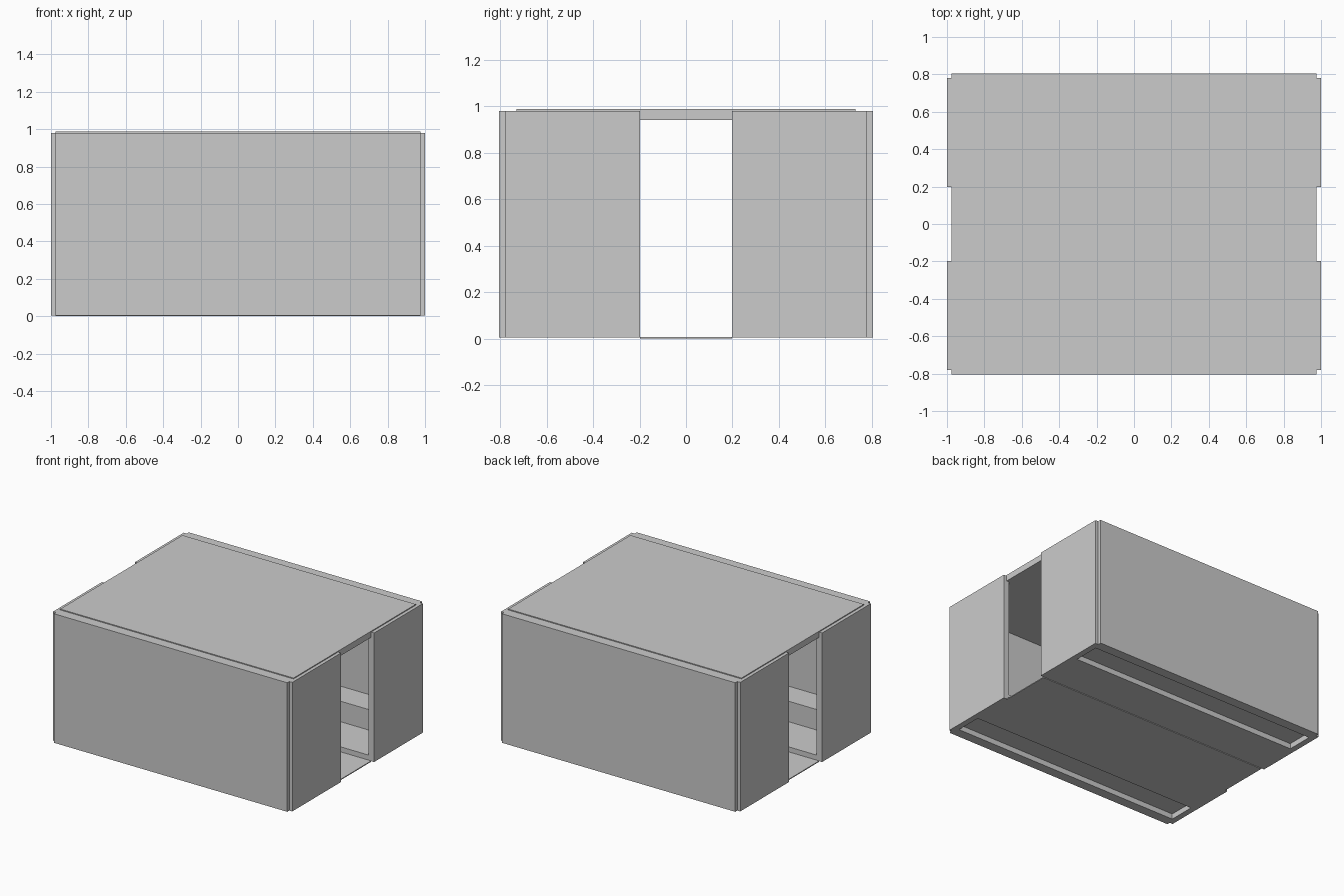
import bpy, bmesh
from mathutils import Vector

if "Cube" in bpy.data.objects:
    bpy.data.objects.remove(bpy.data.objects["Cube"])


def box(name, lo, hi):
    """Axis-aligned box between two opposite corners."""
    lo, hi = Vector(lo), Vector(hi)
    bm = bmesh.new()
    bmesh.ops.create_cube(bm, size=1)
    bmesh.ops.scale(bm, vec=hi - lo, verts=bm.verts)
    bmesh.ops.translate(bm, vec=(lo + hi) / 2, verts=bm.verts)
    mesh = bpy.data.meshes.new(name)
    bm.to_mesh(mesh)
    bm.free()
    obj = bpy.data.objects.new(name, mesh)
    bpy.context.collection.objects.link(obj)
    return obj


def mirror(obj, x=False, y=False):
    """Mirror a part about the centre planes."""
    mod = obj.modifiers.new("mirror", 'MIRROR')
    mod.use_axis = (x, y, False)
    mod.use_mirror_merge = False


BASE, TOP = 0.005, 0.98      # wall bottom and top
DOOR = 0.197                 # half width of the doorway
IN_X, IN_Y = 0.955, 0.73     # inner wall faces

# Thick long walls, front and back
mirror(box("long_wall", (-0.975, -0.805, BASE), (0.975, -IN_Y, TOP)), y=True)

# Four end wall panels either side of the doorways
mirror(box("end_wall", (IN_X, DOOR, BASE), (1.0, 0.78, TOP)), x=True, y=True)

# Roof slab, slightly proud of the walls
box("roof", (-0.975, -IN_Y, 0.94), (0.975, IN_Y, 0.987))

# Thin aisle floor running from door to door
box("aisle_floor", (-0.975, -DOOR, 0.0), (0.975, DOOR, 0.007))

# Raised platforms beside the aisle
mirror(box("platform", (-IN_X, DOOR, BASE), (IN_X, 0.53, 0.045)), y=True)

# Benches along the long walls, open recess beneath
mirror(box("bench", (-IN_X, 0.53, 0.045), (IN_X, IN_Y, 0.2)), y=True)
